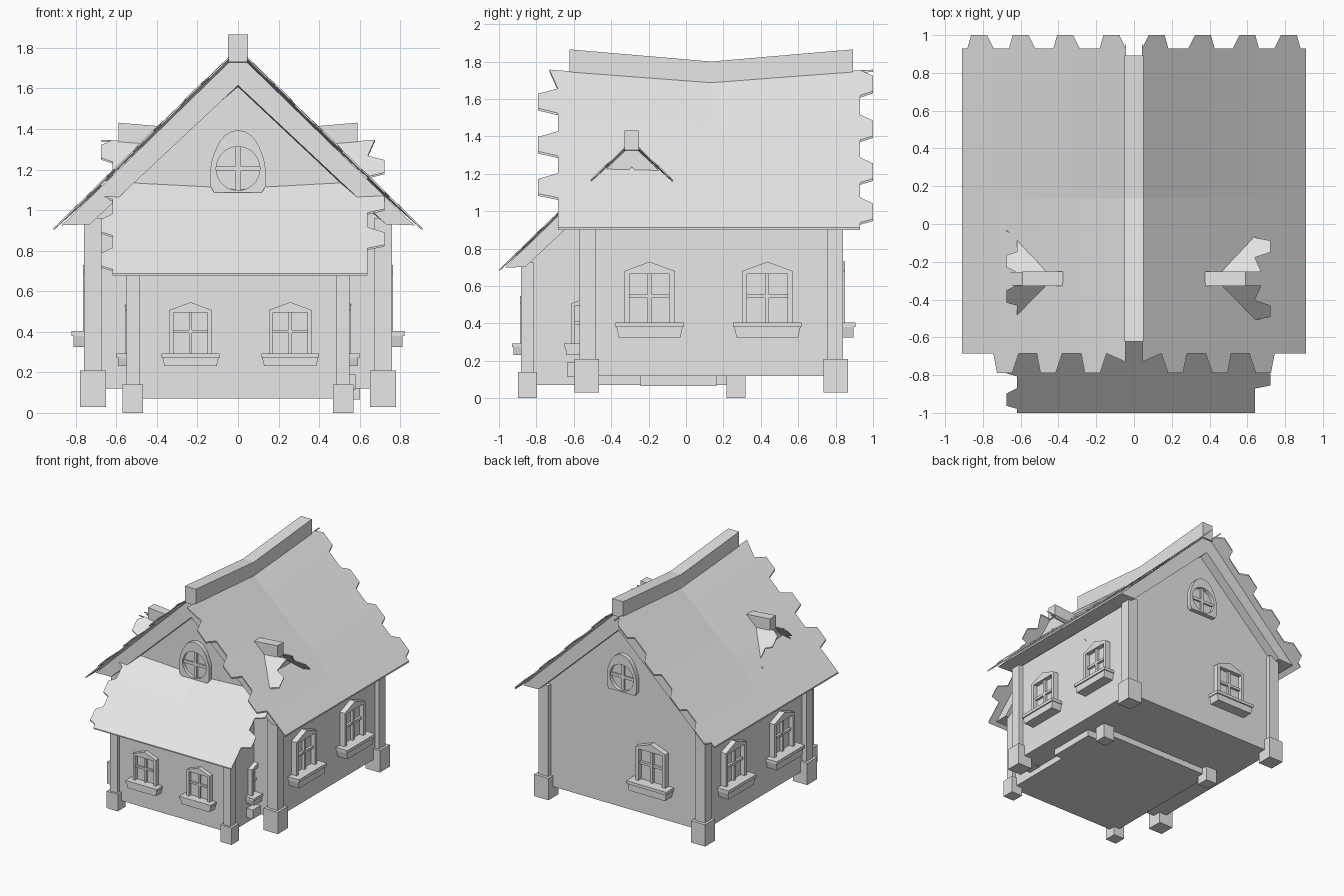
import bpy, bmesh
from math import pi, sin, cos
from mathutils import Matrix, Vector

if "Cube" in bpy.data.objects:
    bpy.data.objects.remove(bpy.data.objects["Cube"])

GREY = (0.8, 0.8, 0.8, 1)
mat = bpy.data.materials.new("light_grey")
mat.use_nodes = True
mat.diffuse_color = GREY
mat.node_tree.nodes["Principled BSDF"].inputs["Base Color"].default_value = GREY


def loft(name, rings, m, closed=False):
    """Skin a row of equal point rings; cap the ends, or join them if closed."""
    bm = bmesh.new()
    rows = [[bm.verts.new(m @ Vector(p)) for p in r] for r in rings]
    n = len(rows[0])
    pairs = list(zip(rows, rows[1:]))
    if closed:
        pairs.append((rows[-1], rows[0]))
    else:
        bm.faces.new(rows[0])
        bm.faces.new(rows[-1])
    for a, b in pairs:
        for i in range(n):
            j = (i + 1) % n
            bm.faces.new((a[i], a[j], b[j], b[i]))
    bmesh.ops.recalc_face_normals(bm, faces=bm.faces)
    mesh = bpy.data.meshes.new(name)
    bm.to_mesh(mesh)
    bm.free()
    mesh.materials.append(mat)
    ob = bpy.data.objects.new(name, mesh)
    bpy.context.collection.objects.link(ob)


def prism(name, pts, d0, d1, m):
    """Extrude an (x, z) outline outwards, towards local -y."""
    loft(name, [[(x, -d, z) for x, z in pts] for d in (d0, d1)], m)


def rect(x0, x1, z0, z1):
    return [(x0, z0), (x1, z0), (x1, z1), (x0, z1)]


def window(name, m):
    # glass, frame, glazing bars, then the flower-box sill
    prism(name + "_pane", rect(-.13, .13, .37, .65), -.02, .008, m)
    for s in (-1, 1):
        prism(name + "_jamb", rect(s * .108, s * .135, .36, .645), -.02, .045, m)
    prism(name + "_head", [(-.135, .635), (.135, .635), (.135, .65), (0, .7), (-.135, .65)], -.02, .045, m)
    prism(name + "_upright_bar", rect(-.01, .01, .37, .64), -.02, .03, m)
    prism(name + "_cross_bar", rect(-.11, .11, .505, .525), -.02, .028, m)
    prism(name + "_sill", [(-.165, .295), (.165, .295), (.178, .355), (-.178, .355)], -.02, .09, m)
    prism(name + "_sill_lip", rect(-.183, .183, .35, .375), -.02, .1, m)


def attic_window(name, m):
    # round opening in a pointed, square-footed surround
    rings, n, zc = [], 32, 1.175
    for k in range(n):
        a = 2 * pi * k / n
        c, s = cos(a), sin(a)
        if s < 0:
            r = min(.135 / max(abs(c), .01), .118 / -s)
        else:
            r = .135 + .055 * s ** 4
        rings.append([(q * c, -d, zc + q * s) for q, d in
                      ((r, -.02), (r, .035), (.108, .035), (.108, -.02))])
    loft(name + "_surround", rings, m, closed=True)
    prism(name + "_pane", [(.112 * cos(k * pi / 12), zc + .112 * sin(k * pi / 12))
                           for k in range(24)], -.02, .006, m)
    prism(name + "_upright_bar", rect(-.012, .012, zc - .11, zc + .11), -.02, .022, m)
    prism(name + "_cross_bar", rect(-.11, .11, zc - .012, zc + .012), -.02, .02, m)


def edge_profile(tips, half, valley, tip, end):
    """Ragged shingle edge as (x, y) from ridge to eave."""
    pts = [(.045, end)]
    for c in tips:
        pts += [(c - half - .035, valley), (c - half, tip), (c + half, tip), (c + half + .02, valley)]
    return pts + [(.91, valley)]


def shingle_height(x, y):
    t = (x - .05) / .86
    return (1.645 + .075 * abs(y)) * (1 - t) + .87 * t


FRONT_EDGE = edge_profile((.22, .455, .685), .04, -.82, -.925, -.865)
BACK_EDGE = edge_profile((.12, .365, .6, .82), .042, .795, .865, .865)


def cottage(tag, base):
    # walls with gables
    prism(tag + "_walls", [(-.72, .09), (.72, .09), (.72, .92), (0, 1.62), (-.72, .92)], -.67, .67, base)

    # corner posts on square feet
    for sx in (-1, 1):
        for sy in (-1, 1):
            prism(tag + "_corner_post", rect(sx * .67, sx * .76, .1, .93), sy * .62, sy * .705, base)
            prism(tag + "_post_foot", rect(sx * .65, sx * .78, 0, .18), sy * .6, sy * .73, base)

    # thick roof slab and ridge beam, both sagging in the middle
    slab, beam = [], []
    for y, sag in ((-1, 0), (0, .065), (1, 0)):
        outline = [(0, 1.742 - sag), (.87, .895), (.73, .9), (0, 1.585 - sag), (-.73, .9), (-.87, .895)]
        slab.append([(x, y * .745, z) for x, z in outline])
        beam.append([(x, y * .757, z - sag) for x, z in rect(-.05, .05, 1.7, 1.835)])
    loft(tag + "_roof_slab", slab, base)
    loft(tag + "_ridge_beam", beam, base)

    # ragged shingle sheets
    for s in (-1, 1):
        for edge in (FRONT_EDGE, BACK_EDGE):
            rings = []
            for x, y in edge:
                z0, z1 = shingle_height(x, 0), shingle_height(x, y)
                rings.append([(s * x, 0, z0), (s * x, y, z1), (s * x, y, z1 + .012), (s * x, 0, z0 + .012)])
            loft(tag + "_shingles", rings, base)

    def wall(angle, along, dist):
        return base @ Matrix.Rotation(angle, 4, 'Z') @ Matrix.Translation((along, -dist, 0))

    # two windows on each long side
    for side in (-1, 1):
        for y in (-.33, .3):
            window(tag + "_side_window", wall(side * pi / 2, side * y, .72))

    # gable ends
    for angle, x in ((0, -.28), (pi, .27)):
        window(tag + "_gable_window", wall(angle, x, .67))
        attic_window(tag + "_attic_window", wall(angle, 0, .67))

    # door and step
    door = wall(0, .32, .67)
    prism(tag + "_door", rect(-.15, .15, .16, .72), -.02, .02, door)
    for s in (-1, 1):
        prism(tag + "_door_jamb", rect(s * .15, s * .19, .16, .76), -.02, .045, door)
    prism(tag + "_door_head", rect(-.15, .15, .72, .76), -.02, .045, door)
    prism(tag + "_door_step", rect(-.26, .26, .085, .16), -.02, .1, door)


# the annex is a smaller cottage turned sideways through the front
cottage("main", Matrix.Translation((0, .135, .03)))
cottage("annex", Matrix.Translation((0, -.29, 0)) @ Matrix.Rotation(pi / 2, 4, 'Z') @ Matrix.Scale(.78, 4))
